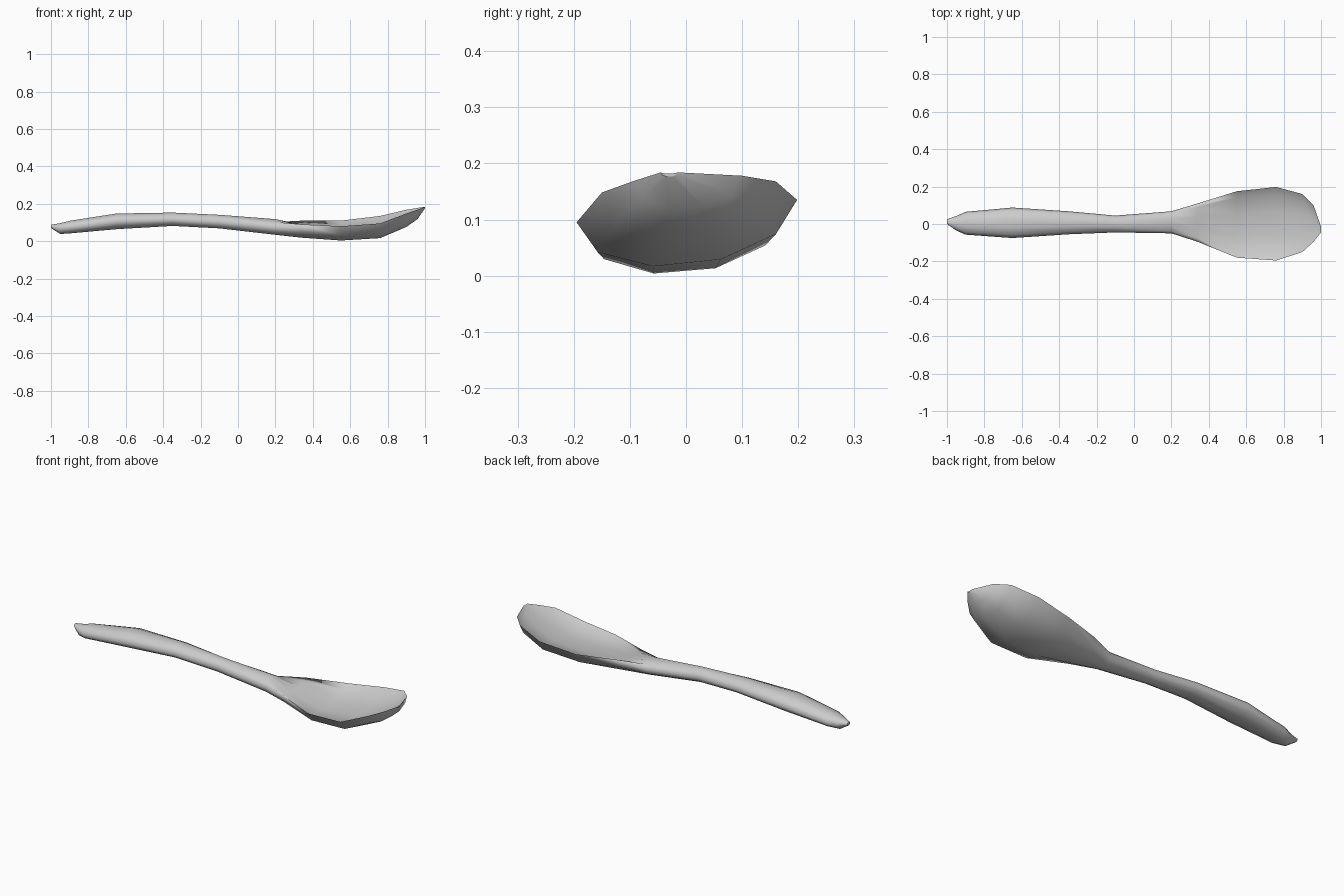
import bpy
import bmesh
import math

cube = bpy.data.objects.get("Cube")
if cube:
    bpy.data.objects.remove(cube, do_unlink=True)

grey = bpy.data.materials.new("plain grey")
grey.use_nodes = True
colour = (0.6, 0.6, 0.6, 1)
grey.diffuse_color = colour
grey.node_tree.nodes["Principled BSDF"].inputs["Base Color"].default_value = colour

# Stations along the spoon: x, back y, front y, top z, side z, bottom z, tilt
STATIONS = [
    (-1.0, .025, .0, .088, .08, .07, 0),
    (-.95, .043, -.035, .098, .07, .037, 0),
    (-.9, .065, -.057, .111, .075, .04, 0),
    (-.65, .088, -.075, .15, .107, .062, 0),
    (-.35, .068, -.055, .155, .115, .08, 0),
    (-.1, .045, -.045, .143, .103, .067, 0),
    (.2, .068, -.05, .12, .078, .032, 0),
    (.34, .11, -.095, .085, .1, .018, .01),
    (.55, .175, -.18, .058, .095, .004, .015),
    (.76, .198, -.195, .075, .115, .018, .02),
    (.9, .16, -.15, .128, .158, .075, .01),
    (.96, .1, -.095, .157, .173, .117, .005),
    (1.0, -.015, -.045, .182, .184, .176, 0),
]
SIDES = 10


def ring(bm, x, back, front, top, side, bottom, tilt):
    """One closed cross-section; a top below the sides makes a hollow."""
    verts = []
    for i in range(SIDES):
        a = math.tau * i / SIDES
        c, s = math.cos(a), math.sin(a)
        y = (back + front) / 2 + (back - front) / 2 * c
        rise = (top - side) * s if s > 0 else (side - bottom) * s
        verts.append(bm.verts.new((x, y, side + rise + tilt * c)))
    return verts


# Loft handle and bowl as one skin
bm = bmesh.new()
rings = [ring(bm, *station) for station in STATIONS]
for r, q in zip(rings, rings[1:]):
    for i in range(SIDES):
        j = (i + 1) % SIDES
        bm.faces.new((r[i], r[j], q[j], q[i]))
bm.faces.new(rings[0])
bm.faces.new(rings[-1])
bmesh.ops.recalc_face_normals(bm, faces=bm.faces)

# Smooth skin with a crisp bowl rim
for face in bm.faces:
    face.smooth = len(face.verts) == 4
for r, q in zip(rings[7:], rings[8:]):
    for i in (0, SIDES // 2):
        bm.edges.get((r[i], q[i])).smooth = False

mesh = bpy.data.meshes.new("spoon")
bm.to_mesh(mesh)
bm.free()
mesh.materials.append(grey)
spoon = bpy.data.objects.new("spoon", mesh)
bpy.context.collection.objects.link(spoon)
